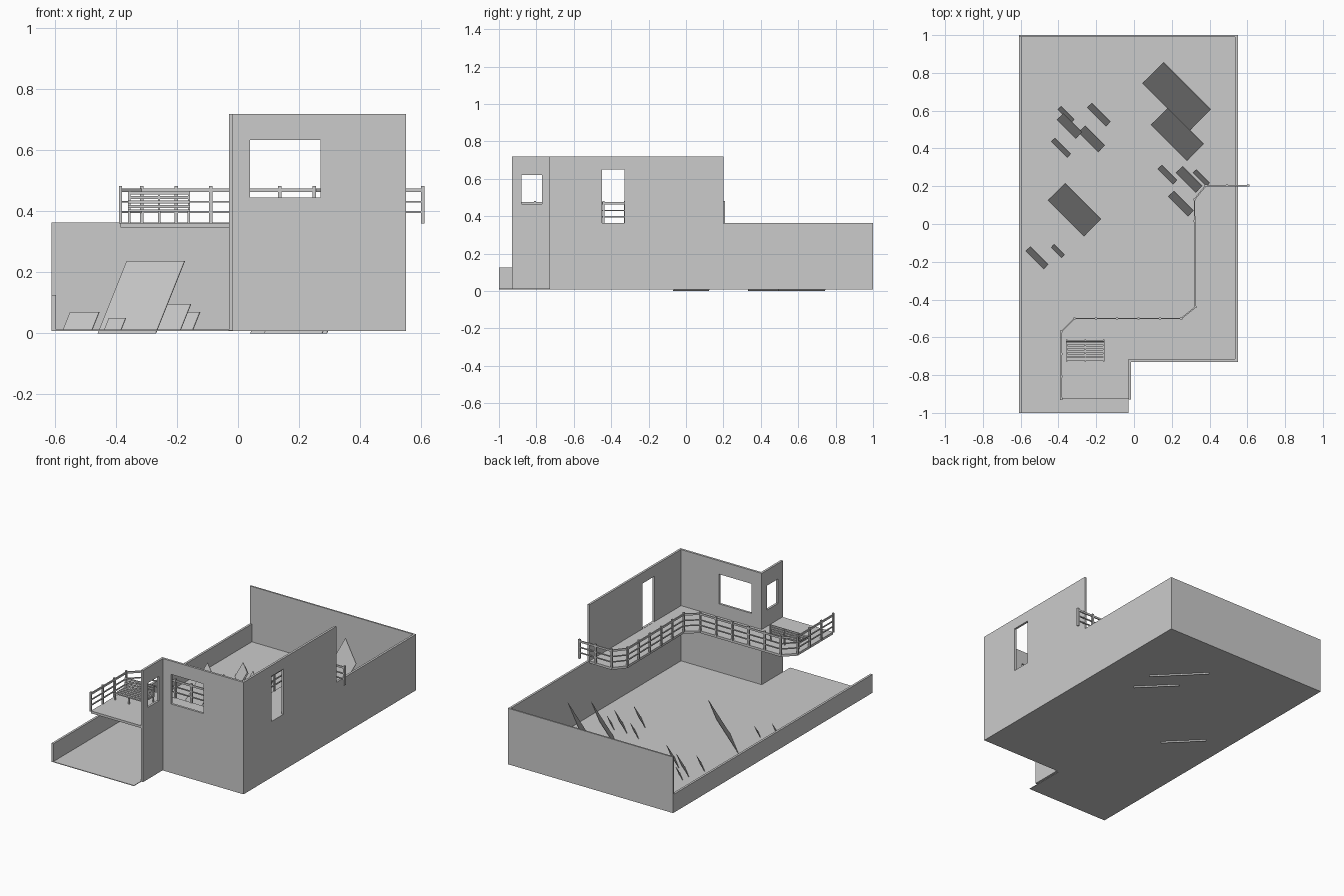
import bpy, bmesh
from math import ceil
from mathutils import Vector, Matrix

cube = bpy.data.objects.get("Cube")
if cube:
    bpy.data.objects.remove(cube)

grey = bpy.data.materials.new("plain grey")
grey.use_nodes = True
grey.diffuse_color = (0.6, 0.6, 0.6, 1)
grey.node_tree.nodes["Principled BSDF"].inputs["Base Color"].default_value = (0.6, 0.6, 0.6, 1)


def finish(name, bm):
    bmesh.ops.recalc_face_normals(bm, faces=bm.faces[:])
    mesh = bpy.data.meshes.new(name)
    bm.to_mesh(mesh)
    bm.free()
    mesh.materials.append(grey)
    obj = bpy.data.objects.new(name, mesh)
    bpy.context.collection.objects.link(obj)
    return obj


def rect(a0, b0, a1, b1):
    return [(a0, b0), (a1, b0), (a1, b1), (a0, b1)]


def panel(name, outline, to_3d, depth, holes=()):
    """Flat plate from an outline with holes, thickened along depth."""
    bm = bmesh.new()
    edges = []
    for loop in [outline, *holes]:
        vs = [bm.verts.new(to_3d(*p)) for p in loop]
        edges += [bm.edges.new((vs[i - 1], vs[i])) for i in range(len(vs))]
    bmesh.ops.triangle_fill(bm, edges=edges, use_beauty=True, use_dissolve=False)
    ext = bmesh.ops.extrude_face_region(bm, geom=bm.faces[:], use_keep_orig=True)
    moved = [g for g in ext["geom"] if isinstance(g, bmesh.types.BMVert)]
    bmesh.ops.translate(bm, verts=moved, vec=Vector(depth))
    return finish(name, bm)


def beam(bm, p, q, width, height):
    """Rectangular bar between two points."""
    p, q = Vector(p), Vector(q)
    d = q - p
    rot = d.to_track_quat('X', 'Z').to_matrix().to_4x4()
    size = Matrix.Diagonal((d.length, width, height, 1))
    bmesh.ops.create_cube(bm, size=1, matrix=Matrix.Translation((p + q) / 2) @ rot @ size)


# Room shell
FLOOR, LOW, TALL, T = 0.01, 0.363, 0.718, 0.014
along_x = lambda y: (lambda x, z: (x, y, z))
along_y = lambda x: (lambda y, z: (x, y, z))
level = lambda z: (lambda x, y: (x, y, z))

panel("floor", [(-.61, -1), (-.03, -1), (-.03, -.73), (.55, -.73), (.55, 1), (-.61, 1)],
      level(FLOOR - .002), (0, 0, .004))
panel("back_wall", rect(-.61, FLOOR, .55, LOW), along_x(1), (0, -.01, 0))
panel("low_side_wall", rect(-1, FLOOR, 1, .125), along_y(-.61), (T, 0, 0))
panel("front_wall", rect(-.03, FLOOR, .55, TALL), along_x(-.73), (0, T, 0),
      [rect(.04, .445, .27, .633)])
panel("porch_wall", rect(-.93, FLOOR, -.73, TALL), along_y(-.03), (T, 0, 0),
      [rect(-.88, .465, -.77, .62)])
panel("door_wall", [(-.73, FLOOR), (1, FLOOR), (1, LOW), (.2, LOW), (.2, TALL), (-.73, TALL)],
      along_y(.55), (-T, 0, 0), [rect(-.45, LOW, -.33, .65)])

# Raised deck following the railing line
rail_path = [(-.385, -.925), (-.385, -.57), (-.315, -.5), (.25, -.5),
             (.325, -.44), (.32, .13), (.38, .203), (.605, .203)]
deck_edge = rail_path[:-1] + [(.54, .2), (.54, -.72), (-.03, -.72), (-.03, -.925)]
panel("deck", deck_edge, level(.347), (0, 0, .015))

# Railing: posts plus three bars on each stretch
bm = bmesh.new()
for a, b in zip(rail_path, rail_path[1:]):
    a, b = Vector((*a, 0)), Vector((*b, 0))
    steps = max(1, ceil((b - a).length / .12))
    for i in range(steps + 1):
        p = a.lerp(b, i / steps)
        beam(bm, p + Vector((0, 0, .36)), p + Vector((0, 0, .482)), .011, .011)
    for z, h in ((.397, .006), (.431, .006), (.469, .012)):
        up = Vector((0, 0, z))
        beam(bm, a + up, b + up, .007, h)
finish("railing", bm)

# Slatted bench on the deck
bm = bmesh.new()
X0, X1 = -.36, -.157
for i in range(5):
    y = -.715 + i * .021
    beam(bm, (X0, y, .402), (X1, y, .402), .014, .007)
for i in range(4):
    z = .415 + i * .015
    beam(bm, (X0, -.625 + i * .002, z), (X1, -.625 + i * .002, z), .006, .01)
for x in (X0 + .004, (X0 + X1) / 2, X1 - .004):
    beam(bm, (x, -.727, .398), (x, -.62, .398), .008, .006)
    beam(bm, (x, -.62, .362), (x, -.615, .466), .007, .008)
    beam(bm, (x, -.722, .362), (x, -.722, .4), .007, .008)
finish("bench", bm)

# Leaning slabs rising out of the floor: x, y of lower corner, length, lean
slabs = [(.04, .74, .25, .115), (.085, .52, .19, .093), (-.46, .12, .19, .095),
         (-.575, -.145, .095, .025), (-.44, -.125, .055, .017), (-.44, .435, .085, .02),
         (-.41, .55, .1, .035), (-.405, .605, .07, .018), (-.25, .615, .1, .025),
         (-.295, .485, .105, .035), (.125, .29, .08, .022), (.22, .27, .105, .035),
         (.31, .27, .072, .018), (.18, .145, .105, .03)]
for x, y, w, r in slabs:
    base = 0 if r > .05 else .008
    place = lambda s, t: (x + s + t, y - s + t, base + t * 2.5)
    panel("leaning_slab", rect(0, 0, w, r), place, (.002, .002, 0))
